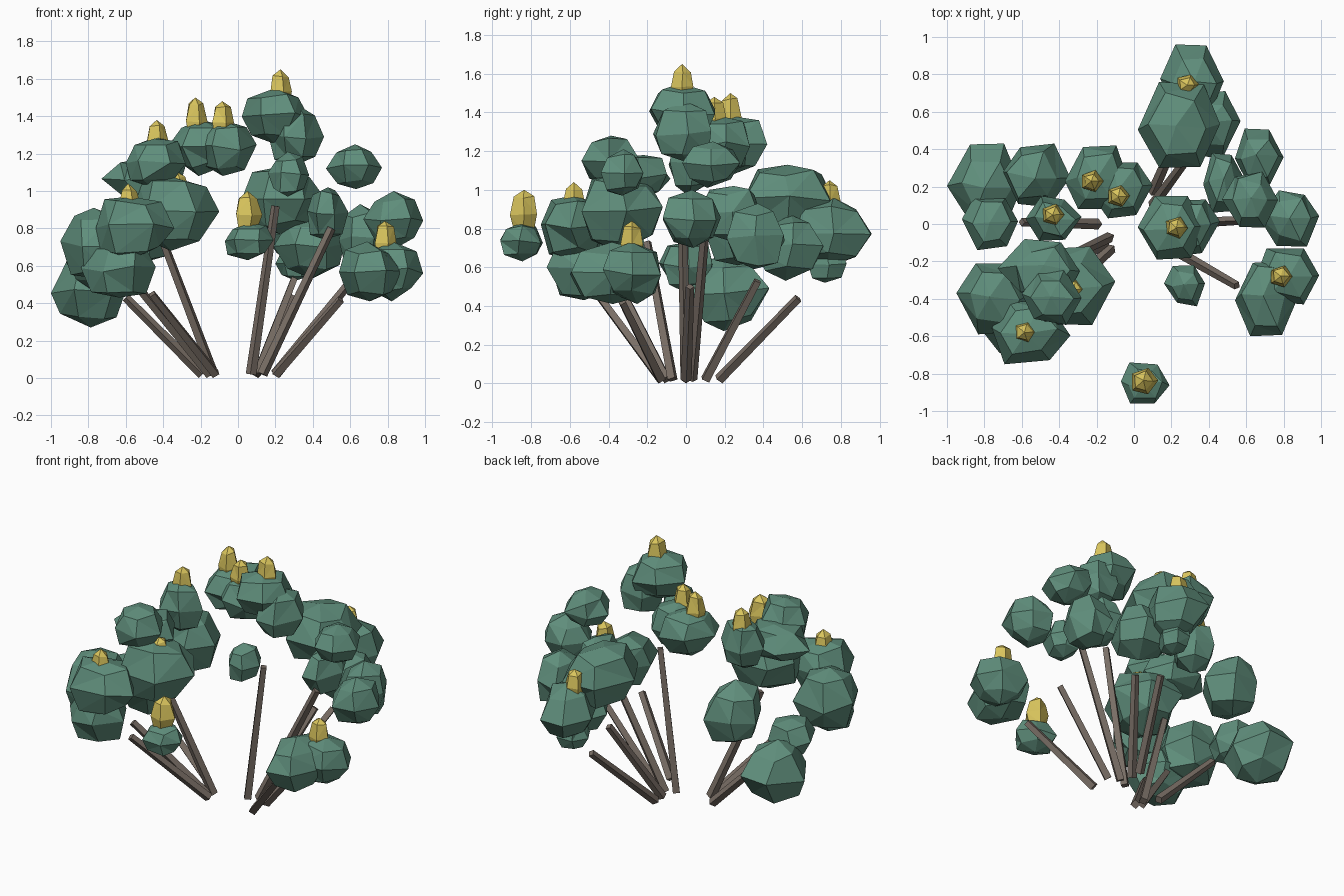
import bpy, bmesh, math, random
from mathutils import Matrix, Vector

if "Cube" in bpy.data.objects:
    bpy.data.objects.remove(bpy.data.objects["Cube"], do_unlink=True)

rng = random.Random(7)


def make_material(name, colour):
    material = bpy.data.materials.new(name)
    material.use_nodes = True
    material.diffuse_color = (*colour, 1)
    shader = material.node_tree.nodes["Principled BSDF"]
    shader.inputs["Base Color"].default_value = (*colour, 1)
    shader.inputs["Roughness"].default_value = 0.9
    return material


leaf_green = make_material("leaf green", (0.115, 0.27, 0.2))
flower_yellow = make_material("flower yellow", (0.7, 0.56, 0.11))
bark_brown = make_material("bark brown", (0.19, 0.155, 0.13))


def add_object(name, bm, material):
    mesh = bpy.data.meshes.new(name)
    bm.to_mesh(mesh)
    bm.free()
    mesh.materials.append(material)
    part = bpy.data.objects.new(name, mesh)
    bpy.context.collection.objects.link(part)
    return part


def rough_ball(name, centre, half_size, sides, roughness, material):
    """Coarse faceted ball with pointed poles that exactly fills a box."""
    bm = bmesh.new()
    bmesh.ops.create_uvsphere(bm, u_segments=sides, v_segments=4, radius=1)
    # Turn one corner of the waist to face +x
    corner = min(bm.verts, key=lambda v: abs(v.co.z)).co
    turn = Matrix.Rotation(-math.atan2(corner.y, corner.x), 3, "Z")
    for v in bm.verts:
        wobble = Vector([rng.uniform(-roughness, roughness) for _ in range(3)])
        v.co = turn @ v.co + wobble
    for axis in range(3):
        values = [v.co[axis] for v in bm.verts]
        middle = (max(values) + min(values)) / 2
        half = (max(values) - min(values)) / 2
        for v in bm.verts:
            v.co[axis] = centre[axis] + (v.co[axis] - middle) / half * half_size[axis]
    bmesh.ops.triangulate(bm, faces=bm.faces[:])
    add_object(name, bm, material)


def foliage(name, centre, half_size):
    """Leaf clump."""
    rough_ball(name + "_foliage", centre, half_size, 6, 0.11, leaf_green)


def flower(name, x, y, bottom, top, radius=0.058):
    """Tall pointed bud whose foot sinks into the leaves."""
    bottom -= 0.07
    rough_ball(name + "_flower", (x, y, (bottom + top) / 2),
               (radius, radius, (top - bottom) / 2), 5, 0.06, flower_yellow)


def stem(name, start, end):
    """Straight square stem between two points."""
    bm = bmesh.new()
    start, end = Vector(start), Vector(end)
    direction = end - start
    bmesh.ops.create_cone(bm, cap_ends=True, segments=4, radius1=0.029,
                          radius2=0.023, depth=direction.length)
    turn = direction.to_track_quat("Z", "Y")
    for v in bm.verts:
        v.co = turn @ v.co + (start + end) / 2
        v.co.z = max(v.co.z, 0)
    add_object(name + "_stem", bm, bark_brown)


# Stems fanning out from a small ring on the ground
stem("right", (-0.19, 0, 0.02), (-0.6, 0.01, 0.43))
stem("front_right", (-0.12, -0.13, 0.02), (-0.46, -0.45, 0.45))
stem("front_right_outer", (-0.15, -0.1, 0.02), (-0.53, -0.33, 0.48))
stem("front_right_tall", (-0.13, -0.07, 0.02), (-0.4, -0.2, 0.73))
stem("centre", (0.07, 0, 0.02), (0.2, -0.02, 0.92))
stem("back", (0.1, 0.17, 0.02), (0.28, 0.58, 0.44))
stem("back_inner", (0.1, 0.1, 0.02), (0.3, 0.37, 0.53))
stem("left_tall", (0.13, 0.03, 0.02), (0.5, 0.1, 0.8))
stem("front_left", (0.2, -0.13, 0.02), (0.55, -0.33, 0.42))
stem("left", (0.2, 0, 0.02), (0.59, 0.02, 0.5))

# Crown in the middle and top
foliage("crown_top", (0.2, -0.02, 1.4), (0.18, 0.17, 0.15))
foliage("crown_side", (0.31, -0.02, 1.3), (0.15, 0.15, 0.16))
foliage("high_back_right", (-0.2, 0.25, 1.23), (0.17, 0.17, 0.15))
foliage("high_back_centre", (-0.07, 0.18, 1.23), (0.17, 0.15, 0.15))
foliage("high_right", (-0.43, 0.03, 1.13), (0.15, 0.12, 0.16))
foliage("high_front", (0.27, -0.33, 1.09), (0.11, 0.11, 0.12))

# Right-hand and rear right clumps
foliage("low_right_outer", (-0.8, 0.22, 0.47), (0.2, 0.21, 0.2))
foliage("low_right_inner", (-0.77, 0, 0.6), (0.15, 0.14, 0.13))
foliage("middle_back_right", (-0.52, 0.26, 0.81), (0.18, 0.17, 0.2))

# Front right cluster
foliage("front_right_outer", (-0.75, -0.4, 0.72), (0.2, 0.19, 0.19))
foliage("front_right_big", (-0.33, -0.33, 0.88), (0.23, 0.21, 0.2))
foliage("front_right_high", (-0.44, -0.39, 1.15), (0.16, 0.15, 0.13))
foliage("front_right_flat", (-0.51, -0.24, 1.07), (0.22, 0.16, 0.11))
foliage("front_right_near", (-0.55, -0.58, 0.8), (0.21, 0.17, 0.17))
foliage("front_right_low", (-0.64, -0.54, 0.59), (0.2, 0.18, 0.16))

# Front and front left clumps
foliage("front", (0.06, -0.85, 0.73), (0.13, 0.11, 0.1))
foliage("front_left_inner", (0.71, -0.4, 0.57), (0.17, 0.2, 0.16))
foliage("front_left_outer", (0.82, -0.28, 0.57), (0.17, 0.15, 0.16))

# Left clumps
foliage("left_outer", (0.83, 0.03, 0.85), (0.16, 0.15, 0.15))
foliage("left_high", (0.62, 0.13, 1.13), (0.15, 0.15, 0.12))
foliage("left_inner", (0.48, 0.22, 0.88), (0.11, 0.16, 0.14))
foliage("left_rear", (0.67, 0.36, 0.76), (0.13, 0.15, 0.17))

# Rear cluster
foliage("rear_high", (0.24, 0.53, 0.95), (0.22, 0.23, 0.18))
foliage("rear_far", (0.31, 0.76, 0.78), (0.17, 0.2, 0.18))
foliage("rear_side", (0.38, 0.53, 0.7), (0.19, 0.18, 0.17))
foliage("rear_low", (0.3, 0.73, 0.62), (0.1, 0.1, 0.1))

# Flowers standing on the clumps
flower("crown", 0.23, -0.02, 1.48, 1.65)
flower("high_back_right", -0.22, 0.23, 1.32, 1.5)
flower("high_back_centre", -0.08, 0.15, 1.32, 1.48)
flower("high_right", -0.43, 0.05, 1.22, 1.38)
flower("front", 0.06, -0.84, 0.83, 1.0, 0.07)
flower("front_left", 0.79, -0.28, 0.67, 0.84)
flower("front_right_near", -0.58, -0.58, 0.88, 1.04)
flower("front_right_big", -0.32, -0.35, 1.0, 1.1)
flower("rear", 0.29, 0.74, 0.9, 1.05)
